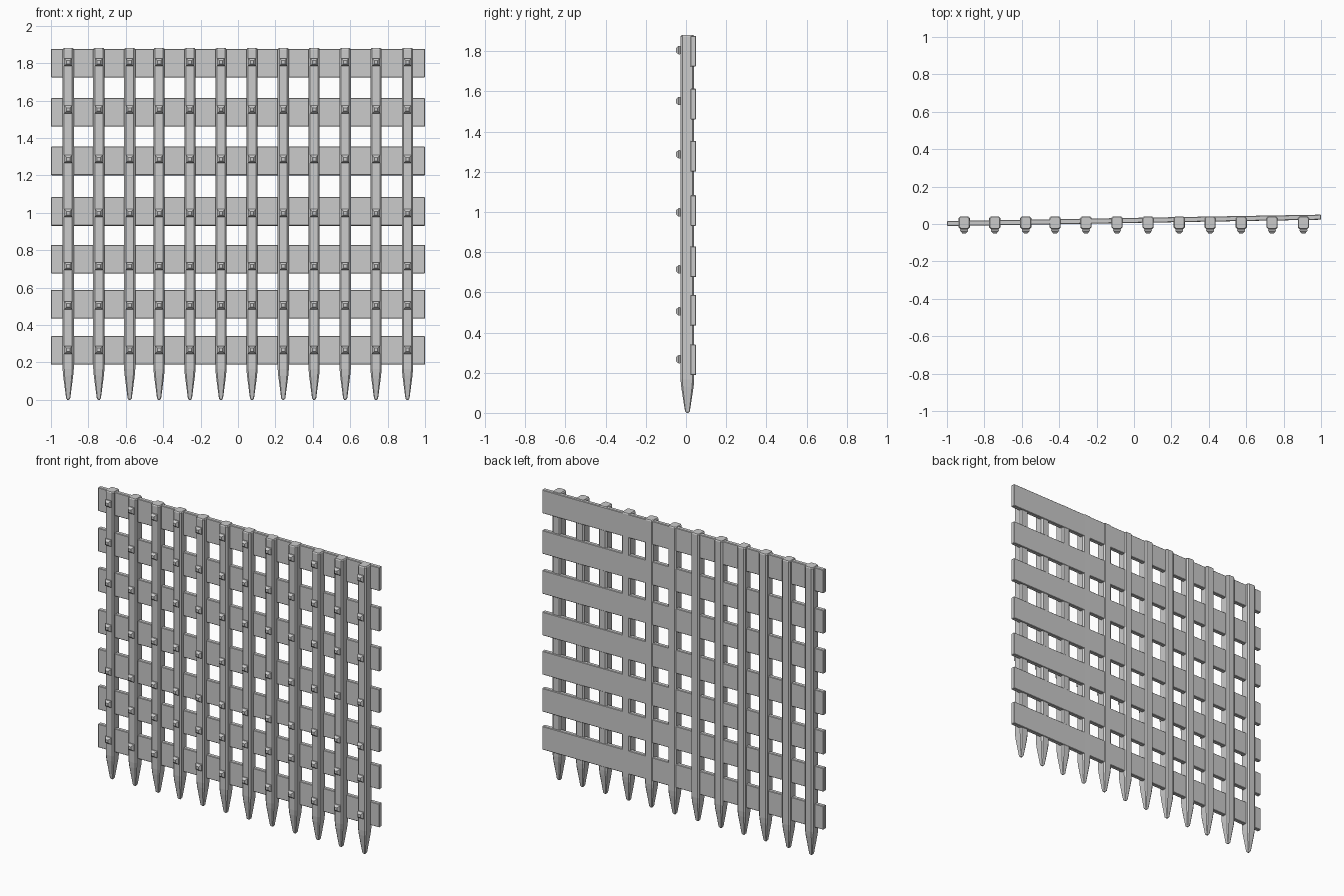
import bpy, bmesh, math

if "Cube" in bpy.data.objects:
    bpy.data.objects.remove(bpy.data.objects["Cube"])

BAR_X = [-0.908, -0.744, -0.579, -0.422, -0.257, -0.091,
         0.075, 0.242, 0.407, 0.573, 0.738, 0.906]
SLAT_Z = [1.80, 1.537, 1.277, 1.007, 0.752, 0.511, 0.264]
STUD_Z = [1.805, 1.552, 1.287, 0.998, 0.714, 0.505, 0.267]


def make_object(name, bm, loc):
    bmesh.ops.recalc_face_normals(bm, faces=bm.faces)
    me = bpy.data.meshes.new(name)
    bm.to_mesh(me)
    bm.free()
    ob = bpy.data.objects.new(name, me)
    ob.location = loc
    bpy.context.collection.objects.link(ob)
    return ob


def copies(ob, locations):
    for loc in locations:
        dup = ob.copy()
        dup.location = loc
        bpy.context.collection.objects.link(dup)


def loft(rings):
    """Closed solid through equally sized rings of points."""
    bm = bmesh.new()
    loops = [[bm.verts.new(p) for p in ring] for ring in rings]
    n = len(loops[0])
    for a, b in zip(loops, loops[1:]):
        for i in range(n):
            j = (i + 1) % n
            bm.faces.new((a[i], a[j], b[j], b[i]))
    bm.faces.new(loops[0])
    bm.faces.new(loops[-1])
    return bm


def chamfered(hx, hy, c, z):
    """Rectangle outline with cut corners at height z."""
    return [(hx, -hy + c, z), (hx, hy - c, z), (hx - c, hy, z), (-hx + c, hy, z),
            (-hx, hy - c, z), (-hx, -hy + c, z), (-hx + c, -hy, z), (hx - c, -hy, z)]


# Upright bars with pointed feet
bar = make_object("upright_bar", loft([
    chamfered(0.005, 0.005, 0.002, 0.0),
    chamfered(0.011, 0.012, 0.003, 0.008),
    chamfered(0.027, 0.031, 0.008, 0.13),
    chamfered(0.030, 0.034, 0.009, 0.165),
    chamfered(0.030, 0.034, 0.009, 1.874),
    chamfered(0.026, 0.030, 0.008, 1.88)]), (BAR_X[0], 0.007, 0))
copies(bar, [(x, 0.007, 0) for x in BAR_X[1:]])

# Flat cross slats, turned slightly about z
bm = bmesh.new()
bmesh.ops.create_cube(bm, size=1)
bmesh.ops.scale(bm, vec=(2.0, 0.027, 0.153), verts=bm.verts)
bmesh.ops.bevel(bm, geom=bm.edges[:], offset=0.003, segments=1, affect='EDGES')
slat = make_object("cross_slat", bm, (0, 0.0195, SLAT_Z[0]))
slat.rotation_euler.z = math.atan(0.017)
copies(slat, [(0, 0.0195, z) for z in SLAT_Z[1:]])

# Square faceted studs on the front of every crossing
def square(h, y):
    return [(-h, y, -h), (h, y, -h), (h, y, h), (-h, y, h)]

spots = [(x, 0, z) for x in BAR_X for z in STUD_Z]
stud = make_object("stud", loft([
    square(0.016, -0.024), square(0.021, -0.030),
    square(0.021, -0.037), square(0.009, -0.051)]), spots[0])
copies(stud, spots[1:])
